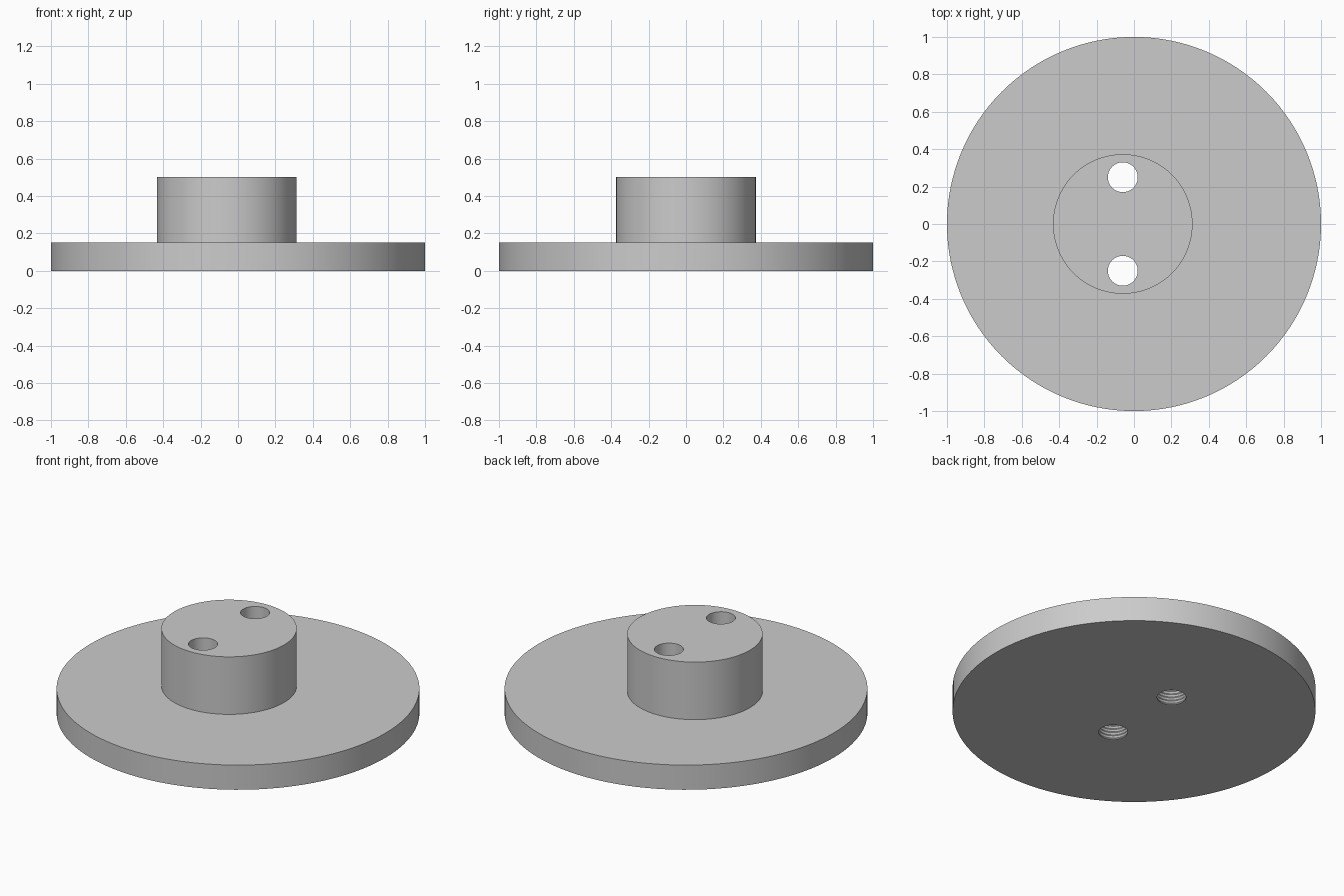
import bpy, bmesh, math

if "Cube" in bpy.data.objects:
    bpy.data.objects.remove(bpy.data.objects["Cube"], do_unlink=True)

PLATE_TOP, BOSS_TOP = 0.15, 0.5
BOSS_X, HOLE_Y = -0.06, 0.25

grey = bpy.data.materials.new("light grey")
grey.use_nodes = True
colour = (0.6, 0.6, 0.6, 1)
grey.diffuse_color = colour
grey.node_tree.nodes["Principled BSDF"].inputs["Base Color"].default_value = colour


def lathe(name, profile, x, y, sides):
    """Closed solid of revolution from (radius, z) points, bottom to top."""
    bm = bmesh.new()
    rings = []
    for r, z in profile:
        rings.append([bm.verts.new((x + r * math.cos(2 * math.pi * i / sides),
                                    y + r * math.sin(2 * math.pi * i / sides), z))
                      for i in range(sides)])
    for low, high in zip(rings, rings[1:]):
        for i in range(sides):
            j = (i + 1) % sides
            bm.faces.new((low[i], low[j], high[j], high[i]))
    bm.faces.new(rings[0][::-1])
    bm.faces.new(rings[-1])
    mesh = bpy.data.meshes.new(name)
    bm.to_mesh(mesh)
    bm.free()
    mesh.materials.append(grey)
    obj = bpy.data.objects.new(name, mesh)
    bpy.context.collection.objects.link(obj)
    return obj


def combine(target, tool, operation):
    """Apply a boolean and discard the tool."""
    bpy.context.view_layer.objects.active = target
    mod = target.modifiers.new(operation, "BOOLEAN")
    mod.operation, mod.solver, mod.object = operation, "EXACT", tool
    bpy.ops.object.modifier_apply(modifier=mod.name)
    bpy.data.objects.remove(tool, do_unlink=True)


# Round base plate with an off-centre boss
flange = lathe("flange_with_boss", [(1, 0), (1, PLATE_TOP)], 0, 0, 128)
boss = lathe("boss", [(0.373, 0.05), (0.373, BOSS_TOP)], BOSS_X, 0, 96)
combine(flange, boss, "UNION")

# Through holes: threaded in the plate, plain in the boss
pitch = 0.02
profile = [(0.08, -0.05)]
for k in range(8):
    z = 0.003 + k * pitch
    profile += [(0.08, z), (0.087, z + pitch / 2)]
profile += [(0.08, 0.003 + 8 * pitch), (0.08, BOSS_TOP + 0.05)]
for y in (-HOLE_Y, HOLE_Y):
    combine(flange, lathe("hole_cutter", profile, BOSS_X, y, 40), "DIFFERENCE")

# Smooth walls, crisp rims
bpy.ops.object.select_all(action="DESELECT")
flange.select_set(True)
bpy.context.view_layer.objects.active = flange
bpy.ops.object.shade_smooth_by_angle(angle=math.radians(30))
